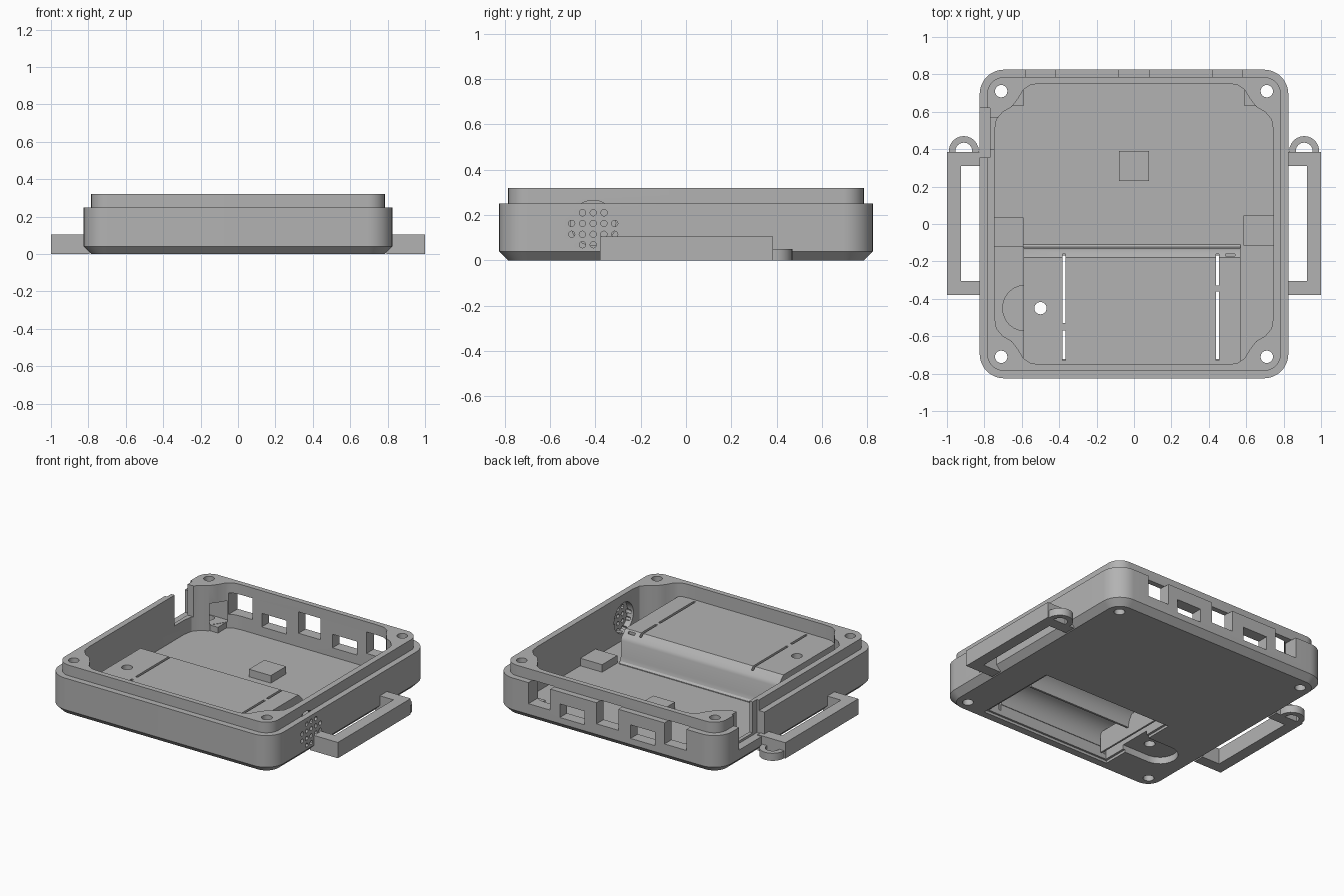
import bpy, bmesh, math
from mathutils import Vector

cube = bpy.data.objects.get("Cube")
if cube:
    bpy.data.objects.remove(cube, do_unlink=True)

GREY = (0.45, 0.45, 0.45, 1)
mat = bpy.data.materials.new("plain grey plastic")
mat.use_nodes = True
mat.diffuse_color = GREY
mat.node_tree.nodes["Principled BSDF"].inputs["Base Color"].default_value = GREY


def loft(name, rings):
    """Closed solid through a list of equal-length rings of points."""
    bm = bmesh.new()
    rows = [[bm.verts.new(p) for p in ring] for ring in rings]
    n = len(rows[0])
    for a, b in zip(rows, rows[1:]):
        for i in range(n):
            j = (i + 1) % n
            bm.faces.new((a[i], a[j], b[j], b[i]))
    bm.faces.new(rows[0])
    bm.faces.new(rows[-1])
    bmesh.ops.recalc_face_normals(bm, faces=bm.faces)
    me = bpy.data.meshes.new(name)
    bm.to_mesh(me)
    bm.free()
    me.materials.append(mat)
    ob = bpy.data.objects.new(name, me)
    bpy.context.collection.objects.link(ob)
    return ob


def prism(name, pts, lo, hi, axis="z"):
    """Extrude a 2D outline along an axis."""
    place = {"x": lambda p, t: (t, p[0], p[1]),
             "y": lambda p, t: (p[0], t, p[1]),
             "z": lambda p, t: (p[0], p[1], t)}[axis]
    return loft(name, [[place(p, t) for p in pts] for t in (lo, hi)])


def box(name, x, y, z):
    pts = [(x[0], y[0]), (x[1], y[0]), (x[1], y[1]), (x[0], y[1])]
    return prism(name, pts, z[0], z[1])


def arc(cx, cy, r, a0, a1, n=12):
    return [(cx + r * math.cos(math.radians(a0 + (a1 - a0) * i / n)),
             cy + r * math.sin(math.radians(a0 + (a1 - a0) * i / n)))
            for i in range(n + 1)]


def cylinder(name, c, r, lo, hi, axis="z", n=24):
    return prism(name, arc(c[0], c[1], r, 0, 360 * (n - 1) / n, n - 1), lo, hi, axis)


def combine(target, tool, operation="DIFFERENCE"):
    """Apply one boolean and discard the helper."""
    tool.hide_render = True
    mod = target.modifiers.new("bool", "BOOLEAN")
    mod.operation, mod.solver, mod.object = operation, "EXACT", tool
    dg = bpy.context.evaluated_depsgraph_get()
    me = bpy.data.meshes.new_from_object(target.evaluated_get(dg))
    target.modifiers.clear()
    target.data = me
    bpy.data.objects.remove(tool, do_unlink=True)


def rounded(half, r, z):
    c = half - r
    ring = []
    for k, (sx, sy) in enumerate([(1, 1), (-1, 1), (-1, -1), (1, -1)]):
        ring += arc(sx * c, sy * c, r, 90 * k, 90 * k + 90)
    return [(x, y, z) for x, y in ring]


# Outer shell with bottom chamfer and stepped lip
body = loft("case_body", [rounded(0.785, 0.09, 0), rounded(0.825, 0.13, 0.04),
                          rounded(0.825, 0.13, 0.25), rounded(0.785, 0.09, 0.25),
                          rounded(0.785, 0.09, 0.32)])

# Cavity whose corners curve around the screw posts
corner = [(0.745, 0.50), (0.735, 0.56), (0.70, 0.60), (0.655, 0.625),
          (0.62, 0.67), (0.59, 0.72), (0.55, 0.745), (0.50, 0.75)]
outline = (corner + [(-x, y) for x, y in reversed(corner)]
           + [(-x, -y) for x, y in corner] + [(x, -y) for x, y in reversed(corner)])
combine(body, prism("cavity", outline, 0.02, 0.5))

# Gaps under the two back posts
for s in (-1, 1):
    combine(body, box("post_gap", sorted((s * 0.585, s * 0.743)), (0.63, 0.748), (0.06, 0.2)))
    combine(body, box("post_base", sorted((s * 0.59, s * 0.76)), (0.632, 0.77), (0.01, 0.058)), "UNION")

# Raised battery housing with a sloped back edge, and the latch boss beside it
housing = [(-0.765, 0.01), (-0.765, 0.23), (-0.18, 0.23), (-0.14, 0.19), (-0.13, 0.17),
           (-0.13, 0.06), (-0.122, 0.035), (-0.11, 0.025), (-0.11, 0.01)]
combine(body, prism("housing", housing, -0.59, 0.57, "x"), "UNION")
combine(body, prism("latch_boss", arc(-0.58, -0.45, 0.125, 90, 270), 0.01, 0.075), "UNION")

# Support blocks on the floor
for x, y in (((-0.76, -0.59), (-0.12, 0.035)), ((0.585, 0.76), (-0.115, 0.045)),
             ((-0.08, 0.08), (0.23, 0.39))):
    combine(body, box("support", x, y, (0.01, 0.07)), "UNION")

# Battery bay, open underneath, with a cover rebate and two round troughs
combine(body, box("rebate", (-0.40, 0.56), (-0.735, -0.155), (-0.1, 0.017)))
combine(body, box("bay", (-0.385, 0.535), (-0.722, -0.168), (-0.1, 0.09)))
for y in (-0.305, -0.585):
    combine(body, cylinder("trough", (y, 0.08), 0.134, -0.382, 0.532, "x", 40))

# Latch recess and its screw hole
latch = [(-0.37, -0.56)] + [(-0.37, -0.34)] + arc(-0.58, -0.45, 0.11, 90, 270)
combine(body, prism("latch_recess", latch, -0.1, 0.045))
combine(body, cylinder("latch_hole", (-0.5, -0.45), 0.033, -0.1, 0.4))

# Contact slots in the housing roof
for x, y0, y1 in ((-0.375, -0.53, -0.16), (-0.375, -0.73, -0.57),
                  (0.447, -0.33, -0.16), (0.447, -0.73, -0.36)):
    combine(body, box("slot", (x - 0.008, x + 0.008), (y0, y1), (0.05, 0.4)))
combine(body, box("wire_slot", (0.49, 0.54), (-0.172, -0.16), (0.16, 0.4)))

# Corner screw holes
for x in (-0.71, 0.71):
    for y in (-0.71, 0.71):
        combine(body, cylinder("screw_hole", (x, y), 0.033, -0.1, 0.5))

# Ports in the back wall
for x in (-0.5, 0, 0.5):
    combine(body, box("tall_port", (x - 0.08, x + 0.08), (0.7, 0.9), (0.11, 0.252)))
for x in (-0.26, 0.26):
    combine(body, box("low_port", (x - 0.09, x + 0.09), (0.7, 0.9), (0.08, 0.17)))

# Stepped notch in the right-hand wall
combine(body, box("notch_outer", (-0.9, -0.77), (0.355, 0.62), (0.10, 0.5)))
combine(body, box("notch_inner", (-0.8, -0.7), (0.40, 0.57), (0.115, 0.5)))

# Speaker pocket and grille in the left-hand wall
combine(body, cylinder("pocket", (-0.41, 0.165), 0.1, 0.70, 0.787, "x", 40))
for z, count, start in ((0.21, 3, -0.457), (0.163, 5, -0.505),
                        (0.115, 5, -0.505), (0.069, 3, -0.457)):
    for i in range(count):
        combine(body, cylinder("grille", (start + i * 0.0475, z), 0.014, 0.76, 0.9, "x", 12))

parts = [body]

# Thin partition inside the battery bay
parts.append(box("bay_partition", (-0.335, -0.323), (-0.70, -0.19), (0.03, 0.17)))

# Strap handles and cord rings on both sides
handle = [(0.795, -0.38), (1, -0.38), (1, 0.385), (0.795, 0.385),
          (0.795, 0.31), (0.925, 0.31), (0.925, -0.305), (0.795, -0.305)]
ring = ([(0.99, 0.37)] + arc(0.91, 0.39, 0.08, 0, 180) + [(0.83, 0.37), (0.865, 0.37)]
        + arc(0.91, 0.39, 0.045, 180, 0) + [(0.955, 0.37)])
for side, s in (("left", 1), ("right", -1)):
    parts.append(prism(side + "_strap_handle", [(s * x, y) for x, y in handle], 0, 0.105))
    parts.append(prism(side + "_cord_ring", [(s * x, y) for x, y in ring], 0, 0.05))

# Smooth the curves, keep the edges sharp
bpy.ops.object.select_all(action="DESELECT")
for ob in parts:
    ob.select_set(True)
bpy.context.view_layer.objects.active = body
bpy.ops.object.shade_smooth_by_angle(angle=math.radians(30))
